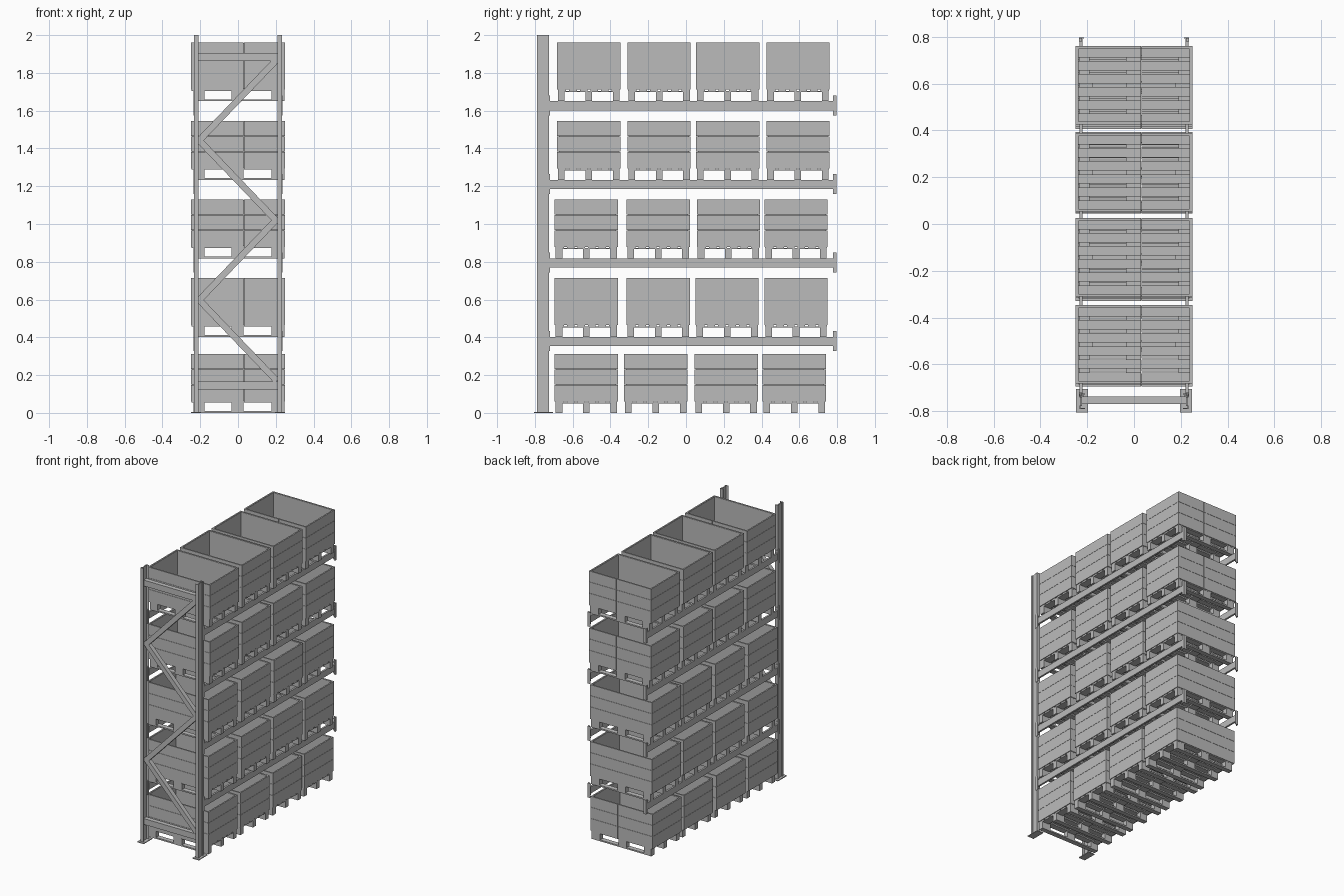
import bpy
import bmesh
from mathutils import Matrix, Vector

if "Cube" in bpy.data.objects:
    bpy.data.objects.remove(bpy.data.objects["Cube"])

GREY = (0.5, 0.5, 0.5, 1)
steel = bpy.data.materials.new("plain_grey")
steel.use_nodes = True
steel.diffuse_color = GREY
steel.node_tree.nodes["Principled BSDF"].inputs["Base Color"].default_value = GREY


def box(bm, x0, x1, y0, y1, z0, z1):
    """Add a box given by its limits."""
    size = Matrix.Diagonal((x1 - x0, y1 - y0, z1 - z0, 1))
    mid = Matrix.Translation(((x0 + x1) / 2, (y0 + y1) / 2, (z0 + z1) / 2))
    bmesh.ops.create_cube(bm, size=1, matrix=mid @ size)


def finish(bm, name):
    """Turn a bmesh into a mesh with the grey material."""
    mesh = bpy.data.meshes.new(name)
    bm.to_mesh(mesh)
    bm.free()
    mesh.materials.append(steel)
    return mesh


def place(mesh, name, loc=(0, 0, 0)):
    obj = bpy.data.objects.new(name, mesh)
    obj.location = loc
    bpy.context.collection.objects.link(obj)
    return obj


# Pallet crate, its near lower edge at y = 0
W, D, H = 0.25, 0.335, 0.312
FLOOR, WALL, SEAM, GAP = 0.055, 0.01, 0.031, 0.0015


def crate_mesh():
    bm = bmesh.new()
    # Skids and blocks
    for y in (0.005, 0.15, 0.295):
        box(bm, -0.235, 0.245, y, y + 0.035, 0, 0.01)
        for x0, x1 in ((-0.235, -0.177), (-0.035, 0.03), (0.177, 0.245)):
            box(bm, x0, x1, y, y + 0.035, 0.01, FLOOR)
    # Slatted floor in two halves
    pitch = D / 6
    for i in range(6):
        y0, y1 = i * pitch + 0.008, (i + 1) * pitch - 0.008
        if i == 0:
            y0 = 0.004
        if i == 5:
            y1 = D - 0.004
        box(bm, -W + 0.005, SEAM - GAP, y0, y1, FLOOR, FLOOR + 0.01)
        box(bm, SEAM + GAP, W - 0.005, y0, y1, FLOOR, FLOOR + 0.01)
    # Cross members under the slats
    for x0, x1 in ((-0.235, -0.19), (-0.035, 0.03), (0.19, 0.245)):
        box(bm, x0, x1, 0.005, D - 0.005, FLOOR - 0.006, FLOOR)
    # Walls of three stacked boards
    levels = (FLOOR + 0.006, 0.15, 0.232, H)
    for z0, z1 in zip(levels, levels[1:]):
        z1 -= GAP
        for x in (-W, W - WALL):
            box(bm, x, x + WALL, 0, D, z0, z1)
        for y in (0, D - WALL):
            box(bm, -W + WALL, SEAM - GAP / 2, y, y + WALL, z0, z1)
            box(bm, SEAM + GAP / 2, W - WALL, y, y + WALL, z0, z1)
    # Inner backing strips closing the seams
    for x in (-W + WALL, W - WALL - 0.002):
        box(bm, x, x + 0.002, WALL, D - WALL, FLOOR + 0.01, H - 0.004)
    for y in (WALL, D - WALL - 0.002):
        box(bm, -W + WALL, W - WALL, y, y + 0.002, FLOOR + 0.01, H - 0.004)
    return finish(bm, "crate")


crate = crate_mesh()
LEVELS = (0, 0.403, 0.818, 1.234, 1.65)
ROWS = ((-0.695, -0.328, 0.045, 0.406),
        (-0.695, -0.315, 0.05, 0.415),
        (-0.695, -0.315, 0.057, 0.415),
        (-0.682, -0.31, 0.053, 0.425),
        (-0.682, -0.31, 0.053, 0.425))
for level, (z, starts) in enumerate(zip(LEVELS, ROWS)):
    for column, y in enumerate(starts):
        place(crate, f"crate_{level + 1}_{column + 1}", (0, y, z))

# Uprights with grooved channel section and foot plates
for side, name in ((-1, "right"), (1, "left")):
    bm = bmesh.new()

    def side_box(x0, x1, *rest):
        a, b = sorted((side * x0, side * x1))
        box(bm, a, b, *rest)

    side_box(0.228, 0.233, -0.79, -0.775, 0.006, 2)
    side_box(0.228, 0.233, -0.742, -0.725, 0.006, 2)
    side_box(0.222, 0.228, -0.778, -0.739, 0.006, 2)
    for y in (-0.79, -0.729):
        side_box(0.209, 0.228, y, y + 0.004, 0.006, 2)
    place(finish(bm, "upright"), f"{name}_upright")
    bm = bmesh.new()
    side_box(0.197, 0.248, -0.805, -0.705, 0, 0.006)
    place(finish(bm, "foot_plate"), f"{name}_foot_plate")

    # Shelf beams with end connectors
    for number, z in enumerate(LEVELS[1:], 1):
        bm = bmesh.new()
        side_box(0.219, 0.232, -0.725, 0.79, z - 0.048, z)
        for y, inner in ((-0.738, -0.72), (0.797, 0.779)):
            lo, hi = min(y, inner), max(y, inner)
            side_box(0.232, 0.236, lo, hi, z - 0.075, z + 0.03)
            side_box(0.214, 0.236, min(y, y + (inner - y) / 4),
                     max(y, y + (inner - y) / 4), z - 0.075, z + 0.03)
            # Hooks on the connector
            for k in range(4):
                h = z - 0.06 + k * 0.025
                side_box(0.222, 0.232, lo, hi, h, h + 0.008)
        place(finish(bm, "shelf_beam"), f"{name}_shelf_beam_{number}")

# Horizontal ties and zigzag braces of the end frame
for z, name in ((0.124, "lower_tie"), (1.862, "upper_tie")):
    bm = bmesh.new()
    box(bm, -0.222, 0.222, -0.77, -0.737, z, z + 0.043)
    place(finish(bm, name), name)

nodes = [Vector((0.2 if i % 2 == 0 else -0.205, -0.753, 0.175 + 0.4225 * i))
         for i in range(5)]
for i, (a, b) in enumerate(zip(nodes, nodes[1:])):
    span = b - a
    bm = bmesh.new()
    half = span.length / 2 + 0.008
    box(bm, -0.017, 0.017, -0.016, 0.016, -half, half)
    turn = span.to_track_quat("Z", "Y").to_matrix().to_4x4()
    # Keep the flat side of the bar facing the front
    axis = span.normalized()
    across = Vector((axis.z, 0, -axis.x))
    turn = Matrix((across, Vector((0, 1, 0)), axis)).transposed().to_4x4()
    bm.transform(Matrix.Translation((a + b) / 2) @ turn)
    place(finish(bm, "brace"), f"diagonal_brace_{i + 1}")
